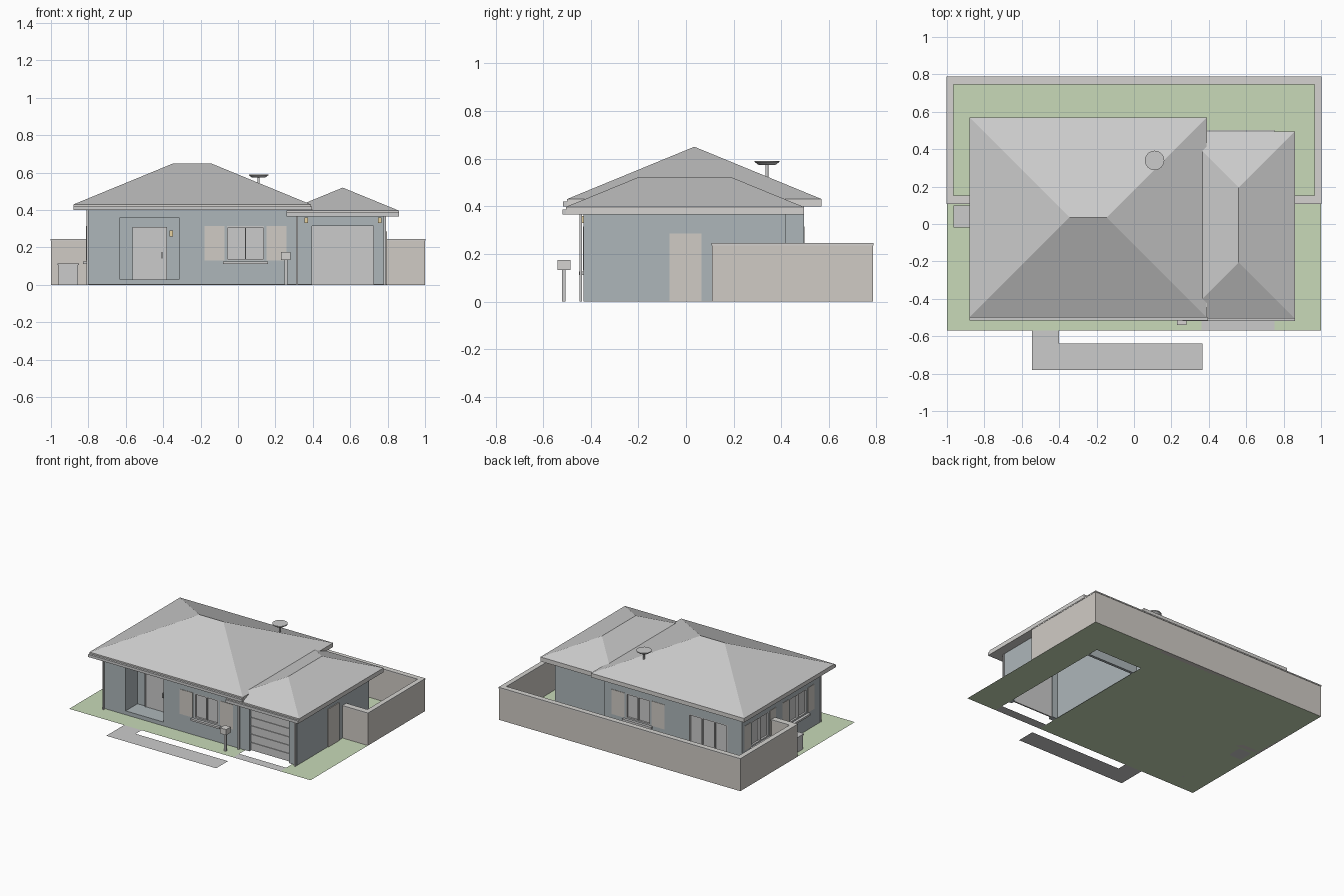
import bpy, bmesh
from math import pi
from mathutils import Matrix

if "Cube" in bpy.data.objects:
    bpy.data.objects.remove(bpy.data.objects["Cube"])


def mat(name, rgb):
    m = bpy.data.materials.new(name)
    m.diffuse_color = (*rgb, 1)
    m.use_nodes = True
    m.node_tree.nodes["Principled BSDF"].inputs["Base Color"].default_value = m.diffuse_color
    return m


WALL = mat("blue_grey", (0.42, 0.47, 0.49))
STONE = mat("beige", (0.63, 0.60, 0.56))
TRIM = mat("pale_trim", (0.66, 0.65, 0.63))
GRASS = mat("grass", (0.58, 0.70, 0.48))
LAMP = mat("lamp_yellow", (0.80, 0.65, 0.35))


def finish(name, bm, m=None, loc=(0, 0, 0), rot=0):
    bmesh.ops.recalc_face_normals(bm, faces=bm.faces)
    me = bpy.data.meshes.new(name)
    bm.to_mesh(me)
    bm.free()
    ob = bpy.data.objects.new(name, me)
    bpy.context.collection.objects.link(ob)
    ob.location = loc
    ob.rotation_euler.z = rot
    if m:
        me.materials.append(m)
    return ob


def boxes(name, items, m=None, loc=(0, 0, 0), rot=0):
    """One object from boxes given as (x0, x1, y0, y1, z0, z1)."""
    bm = bmesh.new()
    for x0, x1, y0, y1, z0, z1 in items:
        t = Matrix.Translation(((x0 + x1) / 2, (y0 + y1) / 2, (z0 + z1) / 2))
        s = Matrix.Diagonal((x1 - x0, y1 - y0, z1 - z0, 1))
        bmesh.ops.create_cube(bm, size=1, matrix=t @ s)
    return finish(name, bm, m, loc, rot)


def sheets(name, rects, m=None):
    """Flat ground pieces given as (x0, x1, y0, y1)."""
    bm = bmesh.new()
    for x0, x1, y0, y1 in rects:
        bm.faces.new([bm.verts.new((x, y, 0)) for x, y in
                      ((x0, y0), (x1, y0), (x1, y1), (x0, y1))])
    ob = finish(name, bm, m)
    if ob.data.polygons[0].normal.z < 0:
        ob.data.flip_normals()
    return ob


def hip_roof(name, x0, x1, y0, y1, z, r0, r1, top):
    bm = bmesh.new()
    a, b, c, d = [bm.verts.new((x, y, z)) for x, y in
                  ((x0, y0), (x1, y0), (x1, y1), (x0, y1))]
    e, f = bm.verts.new((*r0, top)), bm.verts.new((*r1, top))
    if r0[1] == r1[1]:   # ridge along x
        faces = ((a, b, f, e), (b, c, f), (c, d, e, f), (d, a, e))
    else:                # ridge along y
        faces = ((a, b, e), (b, c, f, e), (c, d, f), (d, a, e, f))
    for q in faces + ((d, c, b, a),):
        bm.faces.new(q)
    return finish(name, bm)


def cut(ob, items):
    cutter = boxes("cutter", items)
    cutter.hide_render = True
    mod = ob.modifiers.new("cut", 'BOOLEAN')
    mod.object, mod.solver = cutter, 'EXACT'
    bpy.context.view_layer.objects.active = ob
    bpy.ops.object.modifier_apply(modifier=mod.name)
    bpy.data.objects.remove(cutter)


def window(name, loc, rot, w, z0, z1, panes, panel=0.0, sill=True):
    """Window filling a recess; local -y points out of the wall."""
    h, f = w / 2, 0.007
    boxes(name + "_glass", [(-h, h, 0.014, 0.02, z0, z1)], None, loc, rot)
    bars = [(-h, h, 0, 0.014, z0, z0 + f), (-h, h, 0, 0.014, z1 - f, z1)]
    for i in range(panes + 1):
        x = -h + f / 2 + (w - f) * i / panes
        bars.append((x - f / 2, x + f / 2, 0, 0.014, z0, z1))
    boxes(name + "_frame", bars, None, loc, rot)
    if sill:
        boxes(name + "_sill", [(-h - .02, h + .02, -.02, .005, z0 - .018, z0 - .004)],
              None, loc, rot)
    if panel:
        boxes(name + "_side_panels", [(s - panel / 2, s + panel / 2, -.003, .002, z0, z1)
              for s in (-h - .012 - panel / 2, h + .012 + panel / 2)], STONE, loc, rot)


# Lawn (open beneath the garage), driveway and path
sheets("lawn", [(-1, .36, -.57, .785), (.75, 1, -.57, .785), (.36, .75, .5, .785)], GRASS)
sheets("driveway", [(.36, .75, -.57, -.50)])
sheets("front_path", [(-.545, .365, -.78, -.64), (-.545, -.40, -.64, -.57)])

# Main house walls with porch and window recesses
house = boxes("house_walls", [(-.81, .33, -.43, .495, .001, .41)], WALL)
cut(house, [(-.63, -.315, -.5, -.29, .03, .36),
            (-.06, .14, -.5, -.41, .13, .315),
            (-.05, .15, .475, .55, .13, .315),
            (-.69, -.37, .475, .55, .02, .30),
            (-.9, -.79, -.27, -.07, .13, .315),
            (-.9, -.79, .18, .38, .13, .315)])

# Garage walls, hollow with a door opening
garage = boxes("garage_walls", [(.33, .79, -.43, .42, .001, .37)], WALL)
cut(garage, [(.35, .77, -.39, .40, -.1, .5)])
cut(garage, [(.395, .725, -.5, -.36, -.1, .315)])

# Windows on front, back and left
window("front_window", (.04, -.43, 0), 0, .20, .13, .315, 2, .108)
window("back_window", (.05, .495, 0), pi, .20, .13, .315, 2, .108)
window("back_sliding_door", (-.53, .495, 0), pi, .32, .02, .30, 3, sill=False)
for n, y in (("left_front_window", -.17), ("left_back_window", .28)):
    window(n, (-.81, y, 0), -pi / 2, .20, .13, .315, 2, .075)

# Entry door and handle
boxes("entry_door", [(-.555, -.39, -.297, -.285, .03, .30)])
boxes("entry_door_frame", [(-.565, -.555, -.30, -.285, .03, .31),
                           (-.39, -.38, -.30, -.285, .03, .31),
                           (-.555, -.39, -.30, -.285, .30, .31)])
boxes("entry_door_handle", [(-.41, -.403, -.312, -.295, .14, .175)])

# Garage door panels and side door
boxes("garage_door", [(.395, .725, -.405, -.395, 0, .315)] +
      [(.395, .725, -.41, -.404, .004 + i * .0625, .060 + i * .0625) for i in range(5)])
boxes("garage_side_door", [(.785, .796, -.07, .065, .001, .285)], STONE)

# Wall lamps
for n, x, y, z in (("porch_lamp", -.357, -.30, .26), ("garage_lamp_left", .365, -.44, .33),
                   ("garage_lamp_right", .757, -.44, .33)):
    boxes(n, [(x - .009, x + .009, y - .006, y + .012, z, z + .03)], LAMP)

# Roofs, fascias and gutters
hip_roof("main_roof", -.88, .39, -.5, .57, .43, (-.345, .035), (-.145, .035), .65)
hip_roof("garage_roof", .26, .86, -.505, .495, .397, (.56, -.205), (.56, .195), .52)
boxes("main_fascia", [(-.88, .39, -.5, .57, .40, .4305)], TRIM)
boxes("garage_fascia", [(.26, .86, -.505, .495, .365, .3975)], TRIM)
boxes("gutters", [(-.88, .395, -.516, -.499, .40, .42), (.26, .86, -.519, -.504, .365, .387)])

# Downpipes
boxes("downpipes", [(x - .006, x + .006, -.448, -.436, 0, z) for x, z in
                    ((-.805, .40), (.315, .37), (.785, .37))])

# Garden wall and coping
wall_runs = [(-1, 1, .75, .785), (-1, -.965, .11, .75), (.965, 1, .11, .75),
             (-.965, -.81, .11, .15), (.79, .965, .11, .15)]
boxes("garden_wall", [(*r, 0, .236) for r in wall_runs], STONE)
boxes("garden_wall_coping", [(a - .002 * (a < -.9), b + .002 * (b > .9), c - .003, d + .003, .236, .245)
                             for a, b, c, d in wall_runs], TRIM)

# Outdoor unit beside the house
boxes("outdoor_unit", [(-.96, -.855, -.015, .095, 0, .106), (-.965, -.85, -.02, .10, .106, .115)])

# Mailbox
boxes("mailbox", [(.23, .28, -.54, -.485, .132, .175)], TRIM)
boxes("mailbox_post", [(.249, .264, -.52, -.507, 0, .133)])

# Dish on the roof
bm = bmesh.new()
for r1, r2, h, z in ((.006, .006, .07, .545), (.036, .052, .012, .58), (.052, .052, .006, .588)):
    bmesh.ops.create_cone(bm, cap_ends=True, segments=24, radius1=r1, radius2=r2,
                          depth=h, matrix=Matrix.Translation((.11, .34, z)))
finish("roof_dish", bm)
